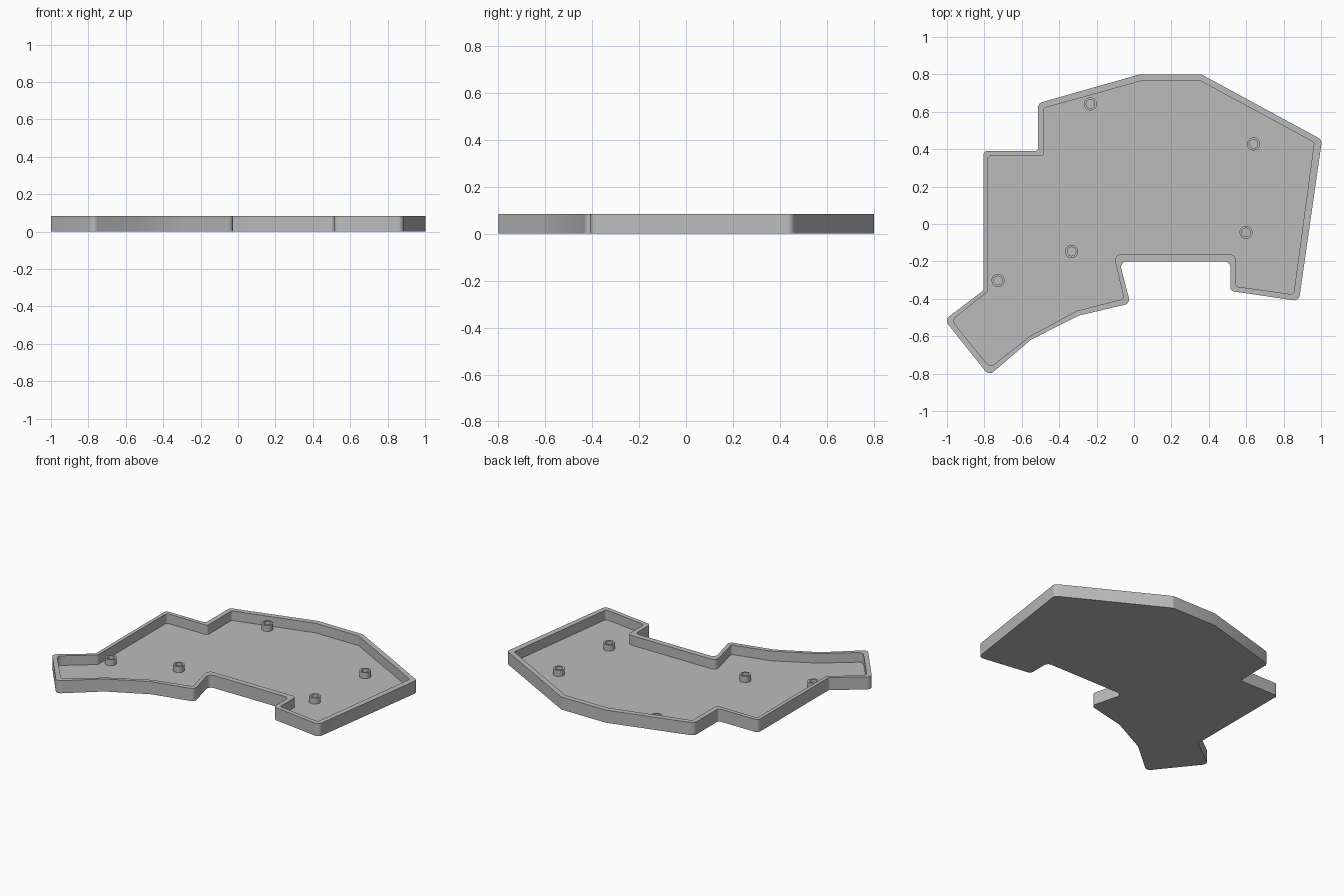
import bpy, bmesh
from math import tan, pi
from mathutils import Vector, Matrix

if "Cube" in bpy.data.objects:
    bpy.data.objects.remove(bpy.data.objects["Cube"], do_unlink=True)

HEIGHT, FLOOR, POST_TOP = 0.084, 0.02, 0.06

grey = bpy.data.materials.new("plain grey")
grey.use_nodes = True
grey.diffuse_color = (0.5, 0.5, 0.5, 1)
grey.node_tree.nodes["Principled BSDF"].inputs["Base Color"].default_value = grey.diffuse_color


def finish(name, bm):
    """Turn a bmesh into a grey, edge-aware smooth object."""
    bmesh.ops.recalc_face_normals(bm, faces=bm.faces)
    mesh = bpy.data.meshes.new(name)
    bm.to_mesh(mesh)
    bm.free()
    mesh.materials.append(grey)
    obj = bpy.data.objects.new(name, mesh)
    bpy.context.collection.objects.link(obj)
    return obj


def smooth(obj):
    bpy.ops.object.select_all(action='DESELECT')
    obj.select_set(True)
    bpy.context.view_layer.objects.active = obj
    bpy.ops.object.shade_smooth_by_angle(angle=pi / 9)


def rounded(corners, steps=5):
    """Replace every corner that has a radius by an arc."""
    points = []
    for i, (x, y, radius) in enumerate(corners):
        corner = Vector((x, y))
        if not radius:
            points.append(corner)
            continue
        before = (Vector(corners[i - 1][:2]) - corner).normalized()
        after = (Vector(corners[(i + 1) % len(corners)][:2]) - corner).normalized()
        half = before.angle(after) / 2
        reach = radius / tan(half)
        centre = corner + (before + after).normalized() * (reach**2 + radius**2)**0.5
        start, end = corner + before * reach - centre, corner + after * reach - centre
        for k in range(steps + 1):
            arm = start.lerp(end, k / steps).normalized() * radius
            points.append(centre + arm)
    return points


def prism(name, corners, bottom, top):
    bm = bmesh.new()
    base = bm.faces.new([bm.verts.new((p.x, p.y, bottom)) for p in rounded(corners)])
    new = bmesh.ops.extrude_face_region(bm, geom=[base], use_keep_orig=True)["geom"]
    verts = [v for v in new if isinstance(v, bmesh.types.BMVert)]
    bmesh.ops.translate(bm, verts=verts, vec=(0, 0, top - bottom))
    return finish(name, bm)


# Outline corners: x, y, corner radius
R = 0.03
outer = [(-.513, .645, R), (.03, .8, 0), (.36, .8, 0), (1.005, .45, R),
         (.882, -.412, R), (.515, -.358, .02), (.515, -.2, R), (-.078, -.2, R),
         (-.02, -.425, R), (-.297, -.49, 0), (-.553, -.62, 0), (-.775, -.811, R),
         (-1.013, -.513, R), (-.805, -.355, .02), (-.805, .39, .02), (-.513, .39, .015)]
S = 0.015
inner = [(-.481, .62, S), (.04, .765, 0), (.355, .765, 0), (.963, .436, S),
         (.853, -.377, S), (.545, -.334, S), (.545, -.163, R), (-.11, -.163, R),
         (-.053, -.4, S), (-.302, -.463, 0), (-.553, -.597, 0), (-.77, -.768, R),
         (-.975, -.515, R), (-.781, -.361, S), (-.781, .364, S), (-.481, .364, S)]

# Tray: solid outline with the cavity cut out
tray = prism("case_tray", outer, 0, HEIGHT)
cavity = prism("cavity_cutter", inner, FLOOR, HEIGHT + FLOOR)
cavity.hide_render = True
cut = tray.modifiers.new("cavity", 'BOOLEAN')
cut.operation, cut.solver, cut.object = 'DIFFERENCE', 'EXACT', cavity
bpy.context.view_layer.objects.active = tray
bpy.ops.object.modifier_apply(modifier=cut.name)
bpy.data.objects.remove(cavity, do_unlink=True)
smooth(tray)


def screw_post(name, x, y):
    """Hollow round post turned from a profile."""
    bm = bmesh.new()
    profile = [(.035, FLOOR), (.035, POST_TOP), (.023, POST_TOP), (.023, FLOOR)]
    verts = [bm.verts.new((r, 0, z)) for r, z in profile]
    edges = [bm.edges.new(pair) for pair in zip(verts, verts[1:])]
    bmesh.ops.spin(bm, geom=verts + edges, cent=(0, 0, 0), axis=(0, 0, 1),
                   angle=2 * pi, steps=32, use_merge=True)
    bmesh.ops.remove_doubles(bm, verts=bm.verts, dist=0.0001)
    post = finish(name, bm)
    post.matrix_world = Matrix.Translation((x, y, 0))
    smooth(post)


# Screw posts
screw_post("back_post", -.233, .642)
screw_post("left_back_post", .639, .428)
screw_post("left_front_post", .599, -.045)
screw_post("middle_post", -.334, -.147)
screw_post("right_front_post", -.727, -.302)
